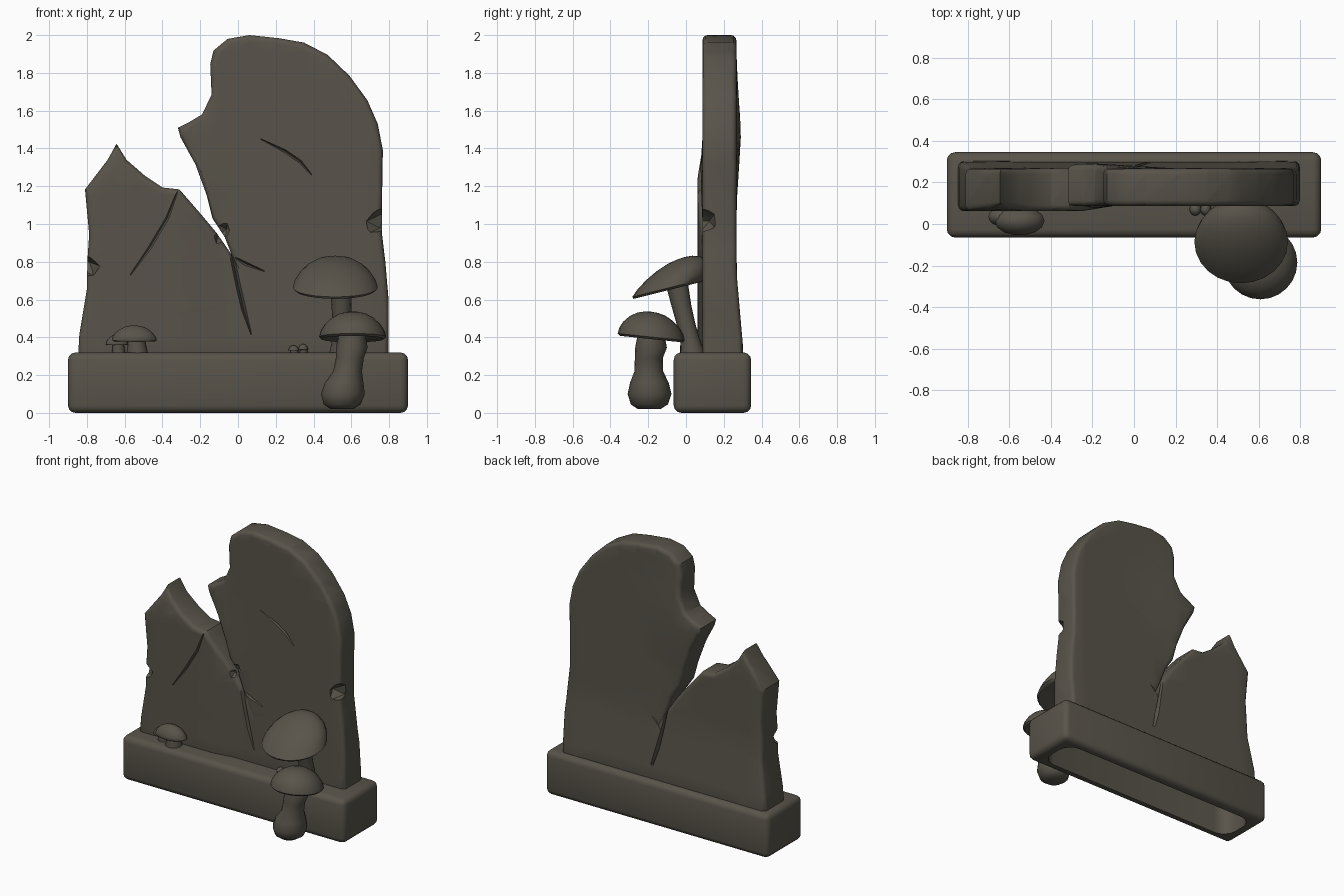
import bpy, bmesh, math
from mathutils import Vector, Matrix

if "Cube" in bpy.data.objects:
    bpy.data.objects.remove(bpy.data.objects["Cube"])

stone = bpy.data.materials.new("weathered_stone")
stone.diffuse_color = (0.098, 0.088, 0.069, 1)
stone.use_nodes = True
stone.node_tree.nodes["Principled BSDF"].inputs["Base Color"].default_value = stone.diffuse_color


def make(name, bm):
    bmesh.ops.recalc_face_normals(bm, faces=bm.faces)
    me = bpy.data.meshes.new(name)
    bm.to_mesh(me)
    bm.free()
    ob = bpy.data.objects.new(name, me)
    bpy.context.collection.objects.link(ob)
    me.materials.append(stone)
    return ob


def activate(ob):
    bpy.ops.object.select_all(action='DESELECT')
    ob.select_set(True)
    bpy.context.view_layer.objects.active = ob


def smooth(ob, deg=32):
    activate(ob)
    bpy.ops.object.shade_smooth_by_angle(angle=math.radians(deg))


def cut(ob, cutter):
    m = ob.modifiers.new("cut", 'BOOLEAN')
    m.operation, m.solver, m.object = 'DIFFERENCE', 'EXACT', cutter
    activate(ob)
    bpy.ops.object.modifier_apply(modifier=m.name)
    bpy.data.objects.remove(cutter, do_unlink=True)


def box(name, lo, hi, bevel, seg, vertical_only=False):
    bm = bmesh.new()
    bmesh.ops.create_cube(bm, size=1)
    for v in bm.verts:
        v.co = [lo[i] + (v.co[i] + .5) * (hi[i] - lo[i]) for i in range(3)]
    edges = [e for e in bm.edges if not vertical_only
             or abs(e.verts[0].co.z - e.verts[1].co.z) > 0.01]
    bmesh.ops.bevel(bm, geom=edges, offset=bevel, segments=seg, profile=.5, affect='EDGES')
    return make(name, bm)


def tube(bm, path, seg=16):
    """Round stem through (x, y, z, radius) points."""
    rings = []
    for x, y, z, r in path:
        rings.append([bm.verts.new((x + r * math.cos(2 * math.pi * i / seg),
                                    y + r * math.sin(2 * math.pi * i / seg), z))
                      for i in range(seg)])
    for a, b in zip(rings, rings[1:]):
        for i in range(seg):
            j = (i + 1) % seg
            bm.faces.new((a[i], a[j], b[j], b[i]))
    bm.faces.new(rings[0])
    bm.faces.new(rings[-1])


# unit cap section: underside centre, lip, dome, apex (radius, height)
CAP = [(.3, .16), (.7, .06), (.93, -.03), (1, .05), (.95, .28), (.83, .52),
       (.65, .74), (.42, .91), (.2, .98)]


def cap(name, c, rx, ry, h, tilt=0, shear=0, seg=24):
    bm = bmesh.new()
    rot = Matrix.Rotation(math.radians(tilt), 3, 'X')
    place = lambda x, y, z: bm.verts.new(Vector(c) + rot @ Vector((x, y + shear * z, z)))
    rings = [[place(rx * r * math.cos(2 * math.pi * i / seg),
                    ry * r * math.sin(2 * math.pi * i / seg), h * z)
              for i in range(seg)] for r, z in CAP]
    for a, b in zip(rings, rings[1:]):
        for i in range(seg):
            j = (i + 1) % seg
            bm.faces.new((a[i], a[j], b[j], b[i]))
    for ring, z in ((rings[0], .18), (rings[-1], 1)):
        p = place(0, 0, h * z)
        for i in range(seg):
            bm.faces.new((ring[i], ring[(i + 1) % seg], p))
    smooth(make(name, bm), 50)


def stem(name, path):
    bm = bmesh.new()
    tube(bm, path)
    smooth(make(name, bm), 50)


# Base plinth, hollow underneath
base = box("base", (-.9, -.065, 0), (.9, .345, .32), .04, 3)
cut(base, box("recess", (-.82, 0, -.1), (.82, .28, .25), .1, 4, True))
smooth(base)

# Broken headstone slab: outline in x, z
right_side = [(.797, .27), (.797, .6), (.78, .8), (.762, .95), (.762, 1.1), (.767, 1.39),
              (.74, 1.53), (.685, 1.655), (.59, 1.785), (.475, 1.895), (.35, 1.96),
              (.22, 1.983), (.06, 2), (-.055, 1.98), (-.13, 1.918), (-.147, 1.845),
              (-.14, 1.685), (-.19, 1.58), (-.257, 1.54), (-.318, 1.51), (-.305, 1.46),
              (-.225, 1.315), (-.167, 1.156), (-.135, 1.03), (-.07, .93)]
left_side = [(-.035, .84), (-.115, .955), (-.19, 1.045), (-.31, 1.183), (-.4, 1.193),
             (-.495, 1.257), (-.59, 1.34), (-.643, 1.425), (-.69, 1.34), (-.81, 1.183),
             (-.788, .945), (-.797, .81), (-.8, .654), (-.84, .415), (-.848, .27)]
bm = bmesh.new()
front = bm.faces.new([bm.verts.new((x, .087, z)) for x, z in right_side + left_side])
ext = bmesh.ops.extrude_face_region(bm, geom=[front])
bmesh.ops.translate(bm, vec=(0, .18, 0), verts=[g for g in ext['geom']
                                               if isinstance(g, bmesh.types.BMVert)])
if front not in bm.faces[:] or len([f for f in bm.faces if len(f.verts) > 10]) < 2:
    bm.faces.new([v for v in bm.verts if v.co.y < .1])
bmesh.ops.recalc_face_normals(bm, faces=bm.faces)
rim = [e for e in bm.edges if abs(e.verts[0].co.y - e.verts[1].co.y) < .01]
bmesh.ops.bevel(bm, geom=rim, offset=.028, segments=3, profile=.5, affect='EDGES')
bmesh.ops.triangulate(bm, faces=bm.faces)
for axis, start, n in ((0, -.7, 10), (2, .4, 11)):
    for k in range(n):
        p, d = Vector((0, 0, 0)), Vector((0, 0, 0))
        p[axis], d[axis] = start + .151 * k, 1
        bmesh.ops.bisect_plane(bm, geom=bm.verts[:] + bm.edges[:] + bm.faces[:],
                               plane_co=p, plane_no=d)
clamp = lambda t: max(0, min(1, t))
for v in bm.verts:   # uneven faces: left half leans forward, back swells at foot and break
    x, y, z = v.co
    if y < .17:
        v.co.y -= .025 * clamp((-.1 - x) / .15) * clamp((1.4 - z) / .15)
    else:
        v.co.y += .035 * clamp((.75 - z) / .4)
        v.co.y += .025 * clamp(1 - math.hypot(x + .2, (z - 1.48)) / .4)
slab = make("headstone", bm)


def crack(pts, w, depth, y0, side):
    """V-shaped groove along x, z points; side -1 cuts the front, 1 the back."""
    bm = bmesh.new()
    rings = []
    for i, p in enumerate(pts):
        a, b = Vector(pts[max(i - 1, 0)]), Vector(pts[min(i + 1, len(pts) - 1)])
        t = (b - a).normalized()
        k = .25 if i in (0, len(pts) - 1) else 1
        d = depth * k
        hw = w * k * (d + .05) / d
        yo, yi = y0 + side * .05, y0 - side * d
        rings.append([bm.verts.new((p[0] - t.y * hw, yo, p[1] + t.x * hw)),
                      bm.verts.new((p[0] + t.y * hw, yo, p[1] - t.x * hw)),
                      bm.verts.new((p[0], yi, p[1]))])
    for a, b in zip(rings, rings[1:]):
        for i in range(3):
            j = (i + 1) % 3
            bm.faces.new((a[i], a[j], b[j], b[i]))
    bm.faces.new(rings[0])
    bm.faces.new(rings[-1])
    cut(slab, make("crack_cutter", bm))


def chip(c, r, scale, rot):
    bm = bmesh.new()
    bmesh.ops.create_icosphere(bm, subdivisions=1, radius=r)
    m = Matrix.Translation(c) @ Matrix.Rotation(math.radians(rot), 4, 'Y') @ Matrix.Diagonal((*scale, 1))
    bmesh.ops.transform(bm, matrix=m, verts=bm.verts)
    cut(slab, make("chip_cutter", bm))


# Cracks and chipped edges
main = [(-.06, .92), (-.025, .8), (0, .68), (.03, .55), (.07, .415)]
crack(main, .013, .035, .085, -1)
crack(main, .013, .035, .28, 1)
crack([(-.03, .83), (.04, .79), (.14, .75)], .01, .02, .087, -1)
crack([(.0, .66), (.06, .74), (.1, .77)], .01, .02, .28, 1)
crack([(.12, 1.45), (.25, 1.385), (.33, 1.33), (.39, 1.26)], .008, .015, .087, -1)
crack([(-.31, 1.2), (-.375, 1.03), (-.47, .87), (-.57, .73)], .008, .015, .063, -1)
chip((.765, .07, 1.02), .1, (1.1, 1, .7), -25)
chip((-.82, .06, .78), .08, (1.2, 1, .8), 20)
chip((-.085, .07, .95), .06, (.7, 1, 1.2), 25)
smooth(slab)

# Tall leaning mushroom
cap("tall_mushroom_cap", (.515, -.09, .655), .225, .205, .145, 14, .85)
stem("tall_mushroom_stem", [(.55, .04, .3, .07), (.55, .025, .37, .055), (.55, 0, .47, .05),
                            (.548, -.025, .57, .053), (.545, -.05, .69, .06)])

# Short fat mushroom in front of the base
cap("short_mushroom_cap", (.607, -.185, .395), .178, .178, .14, -6, -.1)
stem("short_mushroom_stem", [(.55, -.195, .02, .06), (.552, -.194, .045, .098),
                             (.555, -.193, .1, .116), (.562, -.194, .16, .102),
                             (.58, -.197, .22, .076), (.592, -.197, .29, .074),
                             (.602, -.185, .345, .084), (.605, -.185, .42, .07)])

# Little mushroom clusters on the base: x, y, cap height, rx, ry, dome height
for i, (x, y, z, rx, ry, h) in enumerate([(-.55, .015, .38, .12, .07, .083),
                                          (-.64, .035, .36, .06, .045, .055),
                                          (.295, .07, .33, .028, .03, .028),
                                          (.345, .07, .335, .026, .03, .03)]):
    cap("little_mushroom_cap_%d" % (i + 1), (x, y, z), rx, ry, h, 0, 0, 14)
    stem("little_mushroom_stem_%d" % (i + 1),
         [(x + rx * .15, y + .01, .3, ry * .85), (x + rx * .1, y, z + h * .3, ry * .6)])
